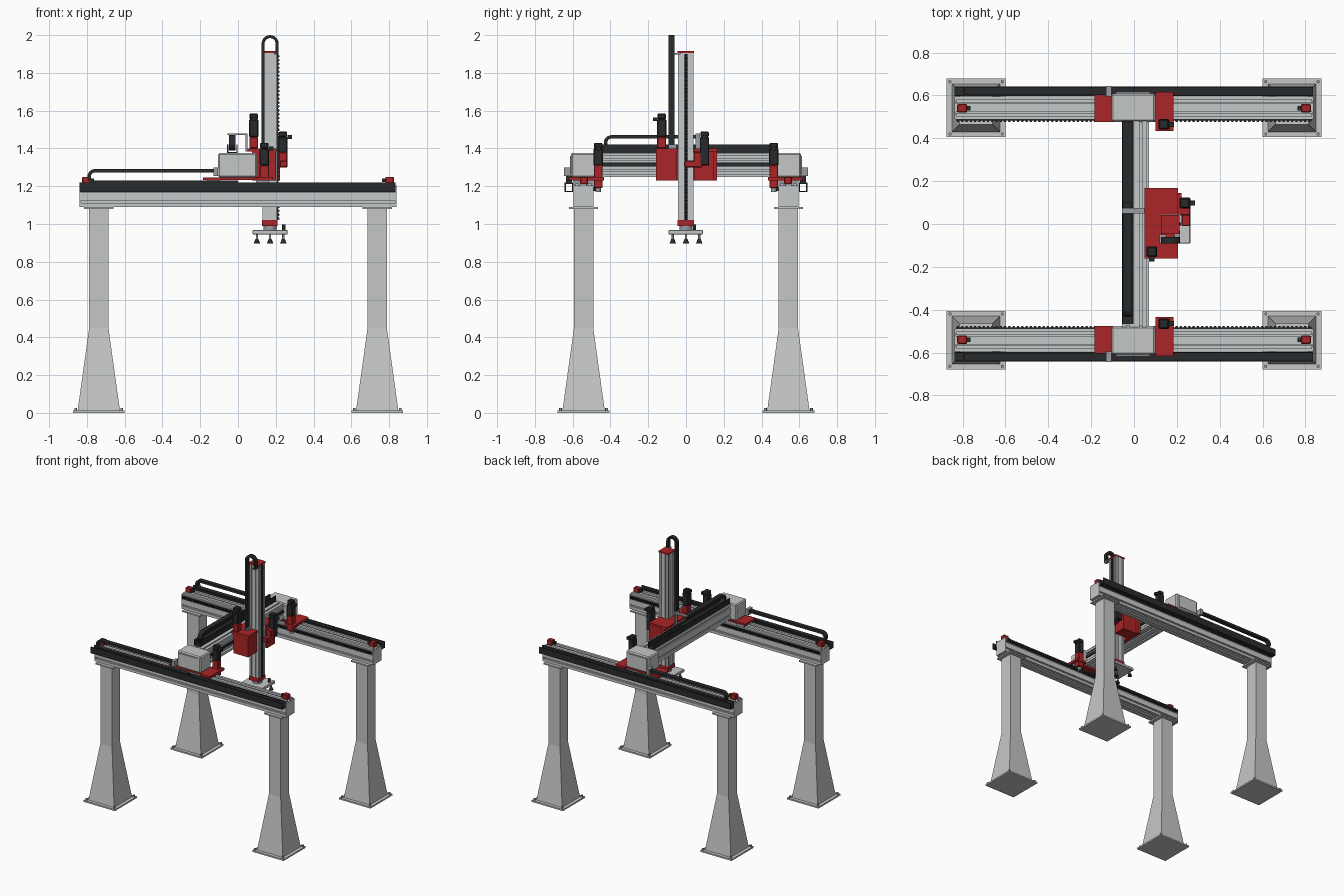
import bpy, bmesh, math
from mathutils import Vector

old = bpy.data.objects.get("Cube")
if old:
    bpy.data.objects.remove(old, do_unlink=True)


def material(name, rgb):
    m = bpy.data.materials.new(name)
    m.use_nodes = True
    m.diffuse_color = (*rgb, 1)
    m.node_tree.nodes["Principled BSDF"].inputs["Base Color"].default_value = (*rgb, 1)
    return m


GREY = material("painted grey", (0.56, 0.57, 0.57))
ALU = material("aluminium", (0.56, 0.58, 0.59))
STEEL = material("steel", (0.32, 0.34, 0.36))
RED = material("red", (0.41, 0.018, 0.02))
BLACK = material("black", (0.022, 0.023, 0.024))


def finish(name, bm, mat):
    bmesh.ops.recalc_face_normals(bm, faces=bm.faces)
    me = bpy.data.meshes.new(name)
    bm.to_mesh(me)
    bm.free()
    me.materials.append(mat)
    ob = bpy.data.objects.new(name, me)
    bpy.context.collection.objects.link(ob)
    return ob


def box(name, x, y, z, mat, bevel=0):
    """Box from three (low, high) ranges."""
    bm = bmesh.new()
    bmesh.ops.create_cube(bm, size=1)
    for v in bm.verts:
        v.co = [sum(r) / 2 + c * (max(r) - min(r)) for c, r in zip(v.co, (x, y, z))]
    if bevel:
        bmesh.ops.bevel(bm, geom=bm.edges[:], offset=bevel, segments=1, affect='EDGES')
    return finish(name, bm, mat)


def rod(name, centre, r1, r2, h, mat, sides=16):
    """Upright cone or cylinder standing on centre."""
    bm = bmesh.new()
    bmesh.ops.create_cone(bm, cap_ends=True, segments=sides, radius1=r1, radius2=r2, depth=h)
    bmesh.ops.translate(bm, verts=bm.verts, vec=Vector(centre) + Vector((0, 0, h / 2)))
    ob = finish(name, bm, mat)
    for p in ob.data.polygons:
        p.use_smooth = abs(p.normal.z) < 0.9
    return ob


def prism(name, poly, axis, lo, hi, mat):
    """Extrude a 2D outline along an axis; the outline uses the other two axes in order."""
    bm = bmesh.new()
    i = "xyz".index(axis)

    def place(p, d):
        c = list(p)
        c.insert(i, d)
        return bm.verts.new(c)
    a, b = [[place(p, d) for p in poly] for d in (lo, hi)]
    bm.faces.new(a)
    bm.faces.new(b[::-1])
    for k in range(len(poly)):
        n = (k + 1) % len(poly)
        bm.faces.new((a[k], a[n], b[n], b[k]))
    return finish(name, bm, mat)


def slotted(u, v, slot=0.012, depth=0.01, offset=0.25):
    """Extrusion outline with two slots on every side."""
    out = []
    corners = [Vector(c) for c in ((u[0], v[0]), (u[1], v[0]), (u[1], v[1]), (u[0], v[1]))]
    for k in range(4):
        a, b = corners[k], corners[(k + 1) % 4]
        d = (b - a).normalized()
        n = Vector((-d.y, d.x)) * depth
        out.append(a)
        for f in (offset, 1 - offset):
            m = a.lerp(b, f)
            out += [m - d * slot / 2, m - d * slot / 2 + n, m + d * slot / 2 + n, m + d * slot / 2]
    return out


def tray(u, v, t=0.006):
    """U-shaped channel outline."""
    return [(u[0], v[0]), (u[1], v[0]), (u[1], v[1]), (u[1] - t, v[1]), (u[1] - t, v[0] + t),
            (u[0] + t, v[0] + t), (u[0] + t, v[1]), (u[0], v[1])]


def chain(turn, sign, mid, r, top_end, low_end, t=0.018, swap=False):
    """Outline of a cable chain folded back at turn."""
    def side(rad):
        arc = [math.pi * k / 12 for k in range(13)]
        return [(top_end, mid + rad)] + [(turn + sign * rad * math.sin(q), mid + rad * math.cos(q))
                                         for q in arc] + [(low_end, mid - rad)]
    pts = side(r + t / 2) + side(r - t / 2)[::-1]
    return [(q, p) for p, q in pts] if swap else pts


def rack(lo, hi, base, tip, pitch=0.02):
    """Toothed strip outline running from lo to hi."""
    pts = [(lo, base)]
    n = int((hi - lo) / pitch)
    step = (hi - lo) / n
    root = base + (tip - base) * 0.5
    for k in range(n):
        a = lo + k * step
        pts += [(a, root), (a + step * .25, tip), (a + step * .6, tip), (a + step * .85, root)]
    return pts + [(hi, root), (hi, base)]


def motor(name, x, y, z0, z1, half=0.025, nub=(1, 0)):
    box(name + "_body", (x - half, x + half), (y - half, y + half), (z0, z1 - 0.03), BLACK, 0.005)
    box(name + "_cap", (x - half * .9, x + half * .9), (y - half * .9, y + half * .9),
        (z1 - 0.03, z1), BLACK, 0.005)
    cx, cy = x + nub[0] * (half + 0.01), y + nub[1] * (half + 0.01)
    box(name + "_plug", (cx - .012, cx + .012), (cy - .012, cy + .012), (z1 - .04, z1 - .02), BLACK)


def span(s, a, b):
    return (min(s * a, s * b), max(s * a, s * b))


# Flared legs with foot plates, bolts and head plates
def leg(cx, cy):
    box("foot_plate", (cx - .137, cx + .137), (cy - .137, cy + .137), (0, .012), GREY)
    bm = bmesh.new()
    rings = [[bm.verts.new((cx + h * i, cy + h * j, z)) for i, j in ((-1, -1), (1, -1), (1, 1), (-1, 1))]
             for h, z in ((.112, .012), (.051, .45), (.051, 1.08))]
    for a, b in zip(rings, rings[1:]):
        for k in range(4):
            bm.faces.new((a[k], a[(k + 1) % 4], b[(k + 1) % 4], b[k]))
    finish("leg_column", bm, GREY)
    box("head_plate", (cx - .077, cx + .077), (cy - .077, cy + .077), (1.08, 1.09), GREY)
    for i in (-1, 1):
        for j in (-1, 1):
            rod("foot_bolt", (cx + i * .122, cy + j * .122, .012), .008, .008, .014, STEEL, 6)


# The two long beams, their trays, racks, stops and end carriages
for s in (-1, 1):
    for cx in (-.737, .737):
        leg(cx, s * .542)
        e = 1 if cx > 0 else -1
        box("beam_end_plate", span(e, .832, .838), span(s, .49, .595), (1.09, 1.205), ALU)
        box("end_stop", span(e, .78, .825), span(s, .52, .56), (1.21, 1.25), RED, .004)
        box("stop_buffer", span(e, .762, .782), span(s, .53, .55), (1.222, 1.242), BLACK)
    prism("long_beam", slotted(span(s, .49, .595), (1.09, 1.2)), 'x', -.835, .835, ALU)
    for y in (.51, .575):
        box("guide_rail", (-.83, .83), span(s, y - .009, y + .009), (1.2, 1.215), ALU)
    prism("long_rack", rack(-.83, .83, s * .492, s * .476), 'z', 1.175, 1.195, BLACK)
    prism("long_tray", tray(span(s, .597, .642), (1.17, 1.22)), 'x', -.838, .835, BLACK)
    prism("long_chain", chain(-.757, -1, 1.251, .031, -.11, .0), 'y', *span(s, .603, .636), BLACK)
    box("chain_bracket", (-.13, -.105), span(s, .595, .645), (1.255, 1.3), STEEL)

    # End carriage
    box("carriage_plate", (-.185, .185), span(s, .475, .602), (1.232, 1.246), RED)
    box("drive_plate", (.1, .185), span(s, .435, .617), (1.23, 1.248), RED)
    for x in (-.13, .13):
        for y in (.51, .575):
            box("bearing_block", (x - .035, x + .035), span(s, y - .02, y + .02), (1.205, 1.232), STEEL)
    box("beam_housing", (-.105, .1), span(s, .477, .61), (1.246, 1.375), GREY, .008)
    box("housing_cover", (-.085, .075), span(s, .609, .615), (1.265, 1.36), GREY)
    box("carriage_gearbox", (.115, .165), span(s, .442, .488), (1.19, 1.312), RED, .004)
    rod("carriage_pinion", (.14, s * .465, 1.17), .015, .015, .025, STEEL)
    motor("carriage_motor", .14, s * .465, 1.31, 1.43)

# Cross beam with rails, rack, tray and chain
prism("cross_beam", slotted((-.055, .06), (1.25, 1.375)), 'y', -.48, .48, ALU)
for z in (1.268, 1.353):
    box("cross_rail", (.06, .07), (-.475, .475), (z - .009, z + .009), ALU)
box("cross_rack", (.06, .068), (-.475, .475), (1.305, 1.325), BLACK)
prism("cross_tray", tray((-.057, -.002), (1.375, 1.42)), 'y', -.467, .48, BLACK)
prism("cross_chain", chain(-.395, -1, 1.43, .031, .06, .1), 'x', -.048, -.012, BLACK)
box("cross_chain_bracket", (-.055, .05), (.05, .075), (1.472, 1.48), STEEL)
box("cross_chain_post", (.04, .05), (.05, .075), (1.385, 1.475), STEEL)

# Vertical carriage around the column
box("slide_plate", (.074, .1), (-.16, .165), (1.23, 1.4), RED)
box("slide_top", (.05, .205), (-.16, -.045), (1.383, 1.4), RED)
box("slide_top", (.05, .205), (.045, .168), (1.383, 1.4), RED)
box("slide_bridge", (.05, .127), (-.05, .05), (1.383, 1.4), RED)
box("slide_block", (.1, .2), (-.16, -.048), (1.23, 1.383), RED)
box("slide_block", (.1, .222), (.045, .145), (1.23, 1.383), RED)
box("slide_gearbox", (.06, .107), (-.153, -.105), (1.4, 1.46), RED, .004)
motor("slide_motor", .083, -.129, 1.46, 1.585, nub=(0, -1))
box("lift_gearbox", (.222, .262), (-.01, .085), (1.3, 1.335), RED, .004)
box("lift_gear_mount", (.215, .262), (.04, .085), (1.3, 1.38), RED, .004)
motor("lift_motor", .238, .098, 1.31, 1.49)

# Lifting column
prism("lift_column", slotted((.13, .207), (-.042, .04), .009, .007), 'z', 1.02, 1.905, ALU)
prism("lift_rack", [(x, z) for z, x in rack(1.02, 1.9, .206, .219)], 'y', -.008, .008, BLACK)
box("column_cap", (.125, .212), (-.046, .042), (1.905, 1.916), RED)
box("column_foot", (.127, .21), (-.046, .042), (.99, 1.02), RED)
prism("lift_chain", chain(1.955, 1, .17, .037, 1.9, 1.4, .016, True), 'y', -.092, -.06, BLACK)
box("lift_chain_bracket", (.19, .215), (-.092, -.03), (1.897, 1.905), STEEL)
box("lift_chain_mount", (.12, .15), (-.092, -.05), (1.385, 1.42), STEEL)

# Vacuum gripper
rod("gripper_neck", (.17, 0, .968), .035, .035, .024, STEEL)
box("gripper_plate", (.077, .263), (-.092, .09), (.945, .968), GREY, .003)
for dx, dy in ((0, 0), (1, 1), (1, -1), (-1, 1), (-1, -1)):
    x, y = .17 + dx * .07, dy * .07
    rod("cup_stem", (x, y, .915), .006, .006, .032, STEEL)
    rod("suction_cup", (x, y, .897), .017, .008, .024, BLACK)
rod("gripper_valve", (.243, .045, .968), .009, .009, .03, BLACK)
